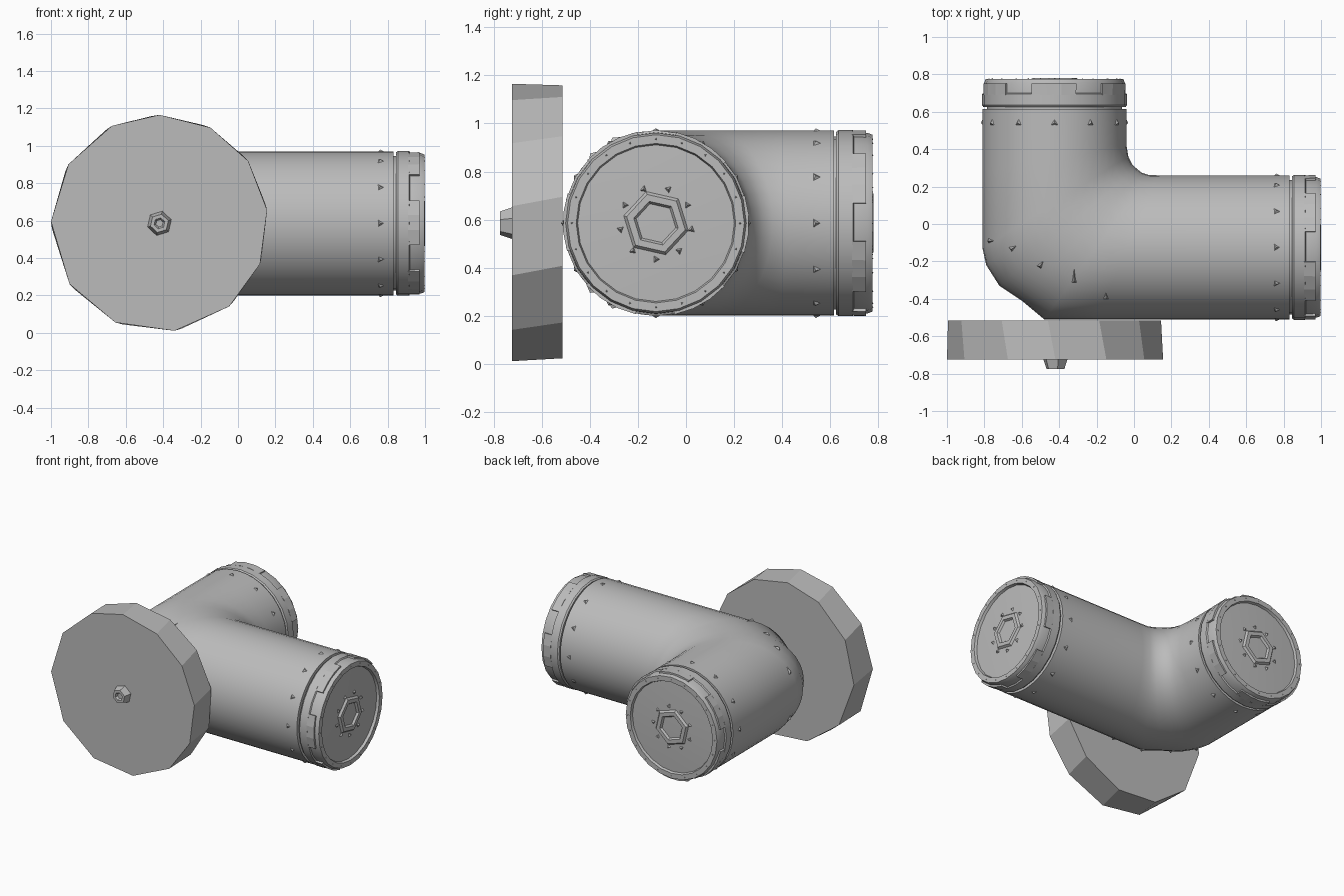
import bpy, bmesh
from math import sin, cos, pi, radians
from mathutils import Matrix, Vector
from mathutils.bvhtree import BVHTree

if "Cube" in bpy.data.objects:
    bpy.data.objects.remove(bpy.data.objects["Cube"])

grey = bpy.data.materials.new("mid_grey")
grey.use_nodes = True
grey.diffuse_color = (0.5, 0.5, 0.5, 1)
grey.node_tree.nodes["Principled BSDF"].inputs["Base Color"].default_value = (0.5, 0.5, 0.5, 1)

T, R = Matrix.Translation, Matrix.Rotation
AXIS_Z = 0.585
PIPE_R = 0.385


def finish(name, bm, smooth=None):
    """Turn a bmesh into a named grey object."""
    bmesh.ops.remove_doubles(bm, verts=bm.verts, dist=0.0002)
    bmesh.ops.recalc_face_normals(bm, faces=bm.faces)
    mesh = bpy.data.meshes.new(name)
    bm.to_mesh(mesh)
    bm.free()
    mesh.materials.append(grey)
    obj = bpy.data.objects.new(name, mesh)
    bpy.context.collection.objects.link(obj)
    if smooth:
        bpy.ops.object.select_all(action="DESELECT")
        obj.select_set(True)
        bpy.context.view_layer.objects.active = obj
        bpy.ops.object.shade_smooth_by_angle(angle=radians(smooth))
    return obj


def skin(bm, rings, wrap):
    """Join matching rings of vertices with quads; close the run or cap its ends."""
    for i in range(len(rings) - (0 if wrap else 1)):
        a, b = rings[i], rings[(i + 1) % len(rings)]
        for j in range(len(a)):
            k = (j + 1) % len(a)
            bm.faces.new((a[j], a[k], b[k], b[j]))
    if not wrap:
        bm.faces.new(rings[0])
        bm.faces.new(rings[-1])


def revolve(name, profile, matrix, segs, start=0, sweep=2 * pi, smooth=None):
    """Spin a closed (radius, height) outline around the local z axis."""
    bm = bmesh.new()
    full = sweep > 6.28
    rings = []
    for i in range(segs if full else segs + 1):
        a = start + sweep * i / segs
        rings.append([bm.verts.new(matrix @ Vector((r * cos(a), r * sin(a), h))) for r, h in profile])
    skin(bm, rings, full)
    return finish(name, bm, smooth)


def dart(bm, matrix, size, height):
    """Small three-sided pyramid."""
    bmesh.ops.create_cone(bm, cap_ends=True, segments=3, radius1=size, radius2=0,
                          depth=height, matrix=matrix)


# Elbow pipe: oval sections lofted between the inner and outer walls of the bend
inner = [(-.04, .615), (-.04, .42), (-.03, .36), (-.01, .32), (.01, .30),
         (.04, .275), (.08, .262), (.14, .26), (.832, .26)]
outer = [(-.81, .615), (-.81, .3), (-.81, -.13), (-.79, -.22), (-.72, -.33),
         (-.6, -.41), (-.48, -.51), (-.2, -.51), (.832, -.51)]
bm = bmesh.new()
rings = []
for p, q in zip(inner, outer):
    mid, half = (Vector(p) + Vector(q)) / 2, (Vector(p) - Vector(q)) / 2
    ring = []
    for i in range(40):
        a = 2 * pi * i / 40
        xy = mid + half * cos(a)
        ring.append(bm.verts.new((xy.x, xy.y, AXIS_Z + PIPE_R * sin(a))))
    rings.append(ring)
skin(bm, rings, False)
bmesh.ops.recalc_face_normals(bm, faces=bm.faces)
surface = BVHTree.FromBMesh(bm)
finish("elbow_pipe", bm, 40)

# Darts along the diagonal seam, above and below
bm = bmesh.new()
for x, y in [(-.77, -.09), (-.65, -.13), (-.5, -.22), (-.32, -.3), (-.15, -.39)]:
    for side in (1, -1):
        hit, normal, _, _ = surface.ray_cast(Vector((x, y, AXIS_Z + side)), Vector((0, 0, -side)))
        if hit:
            turn = normal.to_track_quat("Z", "Y").to_matrix().to_4x4()
            dart(bm, T(hit) @ turn @ Matrix.Diagonal((0.6, 1.2, 1, 1)), 0.05, 0.03)
finish("seam_darts", bm)

# Matching collar and cap at both pipe ends; local z = 0 is the outer end
collar = [(0, -.155), (.38, -.155), (.387, -.145), (.387, -.085), (.378, -.08), (.376, -.025),
          (.368, -.004), (.332, -.004), (.326, -.022), (.15, -.014), (0, -.014)]
tab = [(.36, -.09), (.387, -.09), (.388, -.03), (.36, -.03)]
hub = [(.1, -.03), (.145, -.022), (.125, 0), (.095, 0), (.08, -.02)]
ends = {
    "side": T((1, -.125, AXIS_Z)) @ R(pi / 2, 4, "Y"),
    "rear": T((-.425, .78, AXIS_Z)) @ R(-pi / 2, 4, "X"),
}
for label, m in ends.items():
    revolve(label + "_neck", [(0, -.2), (.36, -.2), (.36, -.1), (0, -.1)], m, 24, smooth=30)
    revolve(label + "_collar", collar, m, 24, smooth=25)
    revolve(label + "_hub", hub, m, 6, start=0.3)
    for i in range(6):
        revolve(label + "_collar_tab", tab, m, 3, start=i * pi / 3 + 0.2, sweep=pi / 5)
    bm = bmesh.new()
    # Darts around the pipe, the rim and the hub
    for i in range(12):
        dart(bm, m @ R(i * pi / 6, 4, "Z") @ T((PIPE_R, 0, -.24)) @ R(pi / 2, 4, "Y")
             @ R(pi / 2, 4, "Z"), 0.036, 0.02)
    for count, radius, size in ((20, .35, .02), (9, .15, .018)):
        for i in range(count):
            dart(bm, m @ R(2 * pi * i / count, 4, "Z") @ T((radius, 0, -.008)), size, 0.016)
    finish(label + "_darts", bm)

# Twelve-sided front disc, slightly uneven and twisted
front = T((-.42, -.515, AXIS_Z)) @ R(pi / 2, 4, "X")
angles = [90, 116, 147, 179, 214, 246, 278, 310, 338, 367, 395, 422]
bm = bmesh.new()
rings = []
for h, radius, twist in ((0, .575, 4), (.21, .58, 0)):
    ring = []
    for deg in angles:
        a = radians(deg + twist)
        ring.append(bm.verts.new(front @ Vector((radius * cos(a), radius * sin(a), h))))
    rings.append(ring)
skin(bm, rings, False)
finish("front_disc", bm)

# Stud in the middle of the disc
revolve("front_stud", [(0, .2), (.07, .2), (.05, .26), (.03, .26), (.02, .245), (0, .245)], front, 6, start=0.3)
